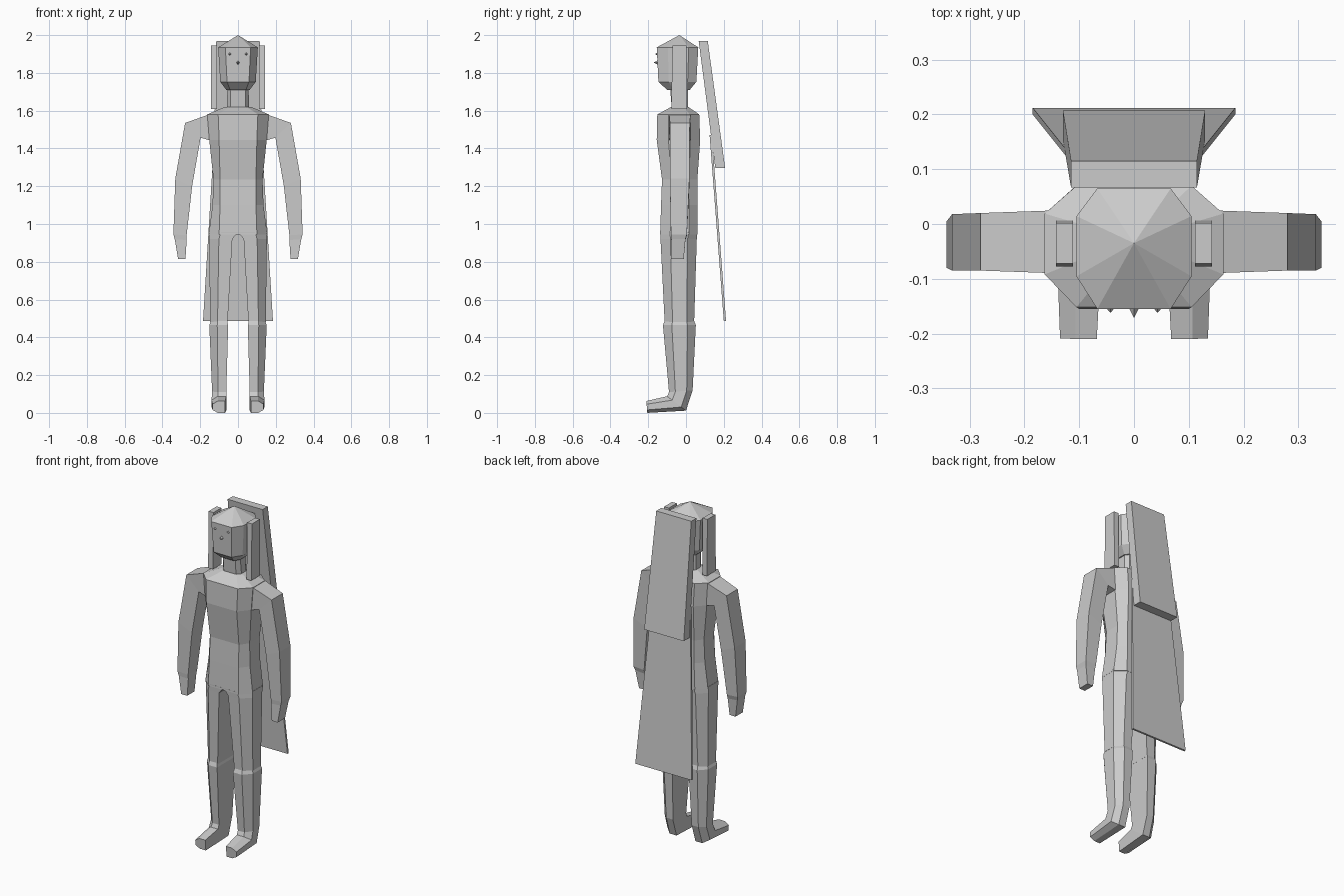
import bpy, bmesh

cube = bpy.data.objects.get("Cube")
if cube:
    bpy.data.objects.remove(cube, do_unlink=True)

grey = bpy.data.materials.new("plain grey")
grey.use_nodes = True
grey.diffuse_color = (0.6, 0.6, 0.6, 1)
grey.node_tree.nodes["Principled BSDF"].inputs["Base Color"].default_value = (0.6, 0.6, 0.6, 1)


def loft(name, rings):
    """Skin a list of equal-length rings, close both ends, flat shaded."""
    bm = bmesh.new()
    loops = [[bm.verts.new(p) for p in ring] for ring in rings]
    n = len(loops[0])
    for a, b in zip(loops, loops[1:]):
        for i in range(n):
            j = (i + 1) % n
            bm.faces.new((a[i], a[j], b[j], b[i]))
    bm.faces.new(loops[0])
    bm.faces.new(loops[-1])
    bmesh.ops.remove_doubles(bm, verts=bm.verts, dist=1e-5)
    bmesh.ops.recalc_face_normals(bm, faces=bm.faces)
    mesh = bpy.data.meshes.new(name)
    bm.to_mesh(mesh)
    bm.free()
    mesh.materials.append(grey)
    obj = bpy.data.objects.new(name, mesh)
    bpy.context.collection.objects.link(obj)
    return obj


def octagon(z, face, side, front, back):
    """Eight-sided body section: half width of the front face and of the sides."""
    a = front + (back - front) * 0.27
    b = front + (back - front) * 0.77
    half = [(face, front), (side, a), (side, b), (face, back)]
    return [(x, y, z) for x, y in half] + [(-x, y, z) for x, y in reversed(half)]


def rect(z, x0, x1, y0, y1):
    return [(x0, y0, z), (x1, y0, z), (x1, y1, z), (x0, y1, z)]


def leg_ring(s, inner, outer, front, back):
    """Six-sided section, flat inside and chamfered outside; ends are (y, z)."""
    cut = outer - (outer - inner) * 0.42
    pts = []
    for x, t in ((inner, 0), (cut, 0), (outer, 0.27), (outer, 0.75), (cut, 1), (inner, 1)):
        pts.append((s * x, front[0] + (back[0] - front[0]) * t,
                    front[1] + (back[1] - front[1]) * t))
    return pts


def arm_ring(s, outer, inner, front, back):
    return [(s * x, y, z) for (x, z), y in
            ((outer, front), (outer, back), (inner, back), (inner, front))]


# Torso, from hips to the base of the neck
loft("torso", [
    octagon(0.945, 0.1, 0.155, -0.137, 0.06),
    octagon(1.1, 0.095, 0.135, -0.132, 0.06),
    octagon(1.235, 0.095, 0.13, -0.127, 0.06),
    octagon(1.445, 0.1, 0.152, -0.155, 0.075),
    octagon(1.58, 0.105, 0.163, -0.152, 0.07),
    octagon(1.62, 0.045, 0.07, -0.078, 0.012),
])

# Neck and head with pointed crown
loft("neck", [
    octagon(1.61, 0.04, 0.06, -0.075, 0.01),
    octagon(1.73, 0.04, 0.055, -0.085, 0.01),
])
loft("head", [
    octagon(1.71, 0.042, 0.062, -0.1, 0.02),
    octagon(1.753, 0.058, 0.094, -0.146, 0.055),
    octagon(1.935, 0.067, 0.105, -0.155, 0.065),
    octagon(2.0, 0, 0, -0.035, -0.035),
])


def bead(name, x, z, radius, depth):
    """Small pointed facial feature standing out from the face."""
    y = -0.15
    base = [(x + dx * radius, y, z + dz * radius)
            for dx, dz in ((1, 0), (0, 1), (-1, 0), (0, -1))]
    loft(name, [base, [(x, y - depth, z)] * 4])


bead("nose", 0, 1.855, 0.011, 0.022)

for s, label in ((1, "left"), (-1, "right")):
    bead(label + "_eye", s * 0.043, 1.9, 0.011, 0.012)

    # Arm, mitred at the shoulder, ending in a simple hand
    loft(label + "_arm", [
        arm_ring(s, (0.14, 1.585), (0.14, 1.44), -0.09, 0.025),
        arm_ring(s, (0.28, 1.535), (0.198, 1.457), -0.085, 0.02),
        arm_ring(s, (0.332, 1.24), (0.243, 1.2), -0.085, 0.018),
        arm_ring(s, (0.342, 0.945), (0.272, 0.94), -0.08, 0.005),
        arm_ring(s, (0.335, 0.92), (0.272, 0.915), -0.078, -0.003),
        arm_ring(s, (0.317, 0.815), (0.278, 0.815), -0.08, -0.012),
    ])

    # Thigh
    loft(label + "_thigh", [
        leg_ring(s, 0.0, 0.155, (-0.137, 0.957), (0.06, 0.957)),
        leg_ring(s, 0.03, 0.153, (-0.135, 0.92), (0.057, 0.92)),
        leg_ring(s, 0.055, 0.147, (-0.113, 0.48), (0.043, 0.48)),
    ])

    # Boot with cuff, heel and toe
    loft(label + "_boot", [
        leg_ring(s, 0.058, 0.142, (-0.112, 0.49), (0.042, 0.49)),
        leg_ring(s, 0.052, 0.152, (-0.122, 0.465), (0.052, 0.465)),
        leg_ring(s, 0.062, 0.137, (-0.09, 0.11), (0.035, 0.12)),
        leg_ring(s, 0.062, 0.14, (-0.1, 0.088), (0.0, 0.012)),
        leg_ring(s, 0.068, 0.135, (-0.21, 0.063), (-0.205, 0.0)),
    ])

    # Hair strand beside the face
    loft(label + "_hair_strand", [
        rect(1.61, s * 0.111, s * 0.142, -0.078, 0.006),
        rect(1.945, s * 0.111, s * 0.142, -0.072, 0.002),
    ])

# Long slab of hair down the back
loft("back_hair", [
    rect(1.297, -0.13, 0.13, 0.155, 0.207),
    rect(1.97, -0.115, 0.115, 0.067, 0.115),
])

# Thin flared cape below the hair
loft("cape", [
    rect(0.487, -0.185, 0.185, 0.2, 0.212),
    rect(1.47, -0.125, 0.125, 0.125, 0.137),
])
